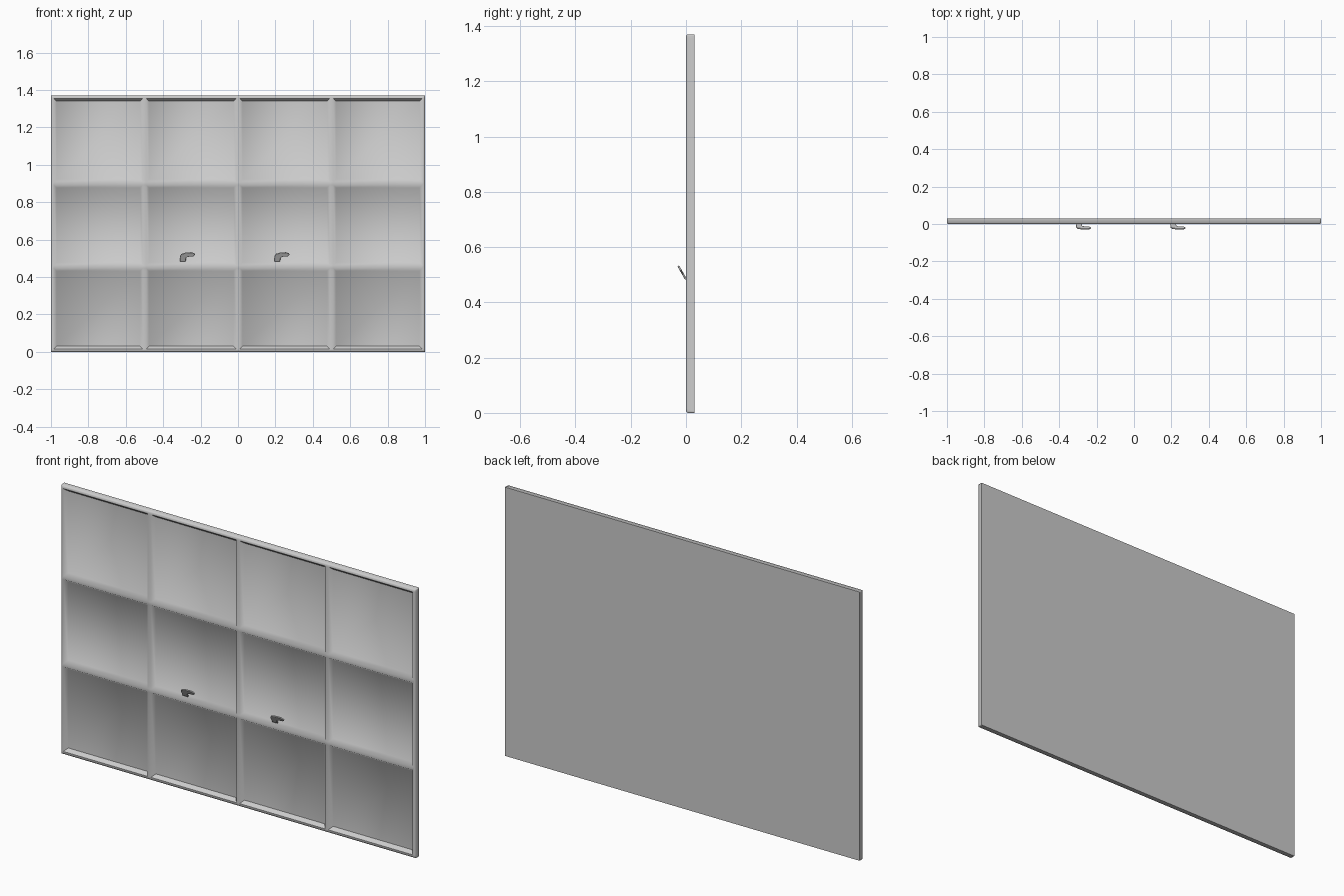
import bpy, bmesh
from mathutils import Vector

cube = bpy.data.objects.get("Cube")
if cube:
    bpy.data.objects.remove(cube, do_unlink=True)

HEIGHT, DEPTH = 1.37, 0.03
grey = bpy.data.materials.new("light grey")
grey.use_nodes = True
grey.diffuse_color = (0.6, 0.6, 0.6, 1)
grey.node_tree.nodes["Principled BSDF"].inputs["Base Color"].default_value = (0.6, 0.6, 0.6, 1)


def finish(bm, name):
    mesh = bpy.data.meshes.new(name)
    bm.to_mesh(mesh)
    bm.free()
    mesh.materials.append(grey)
    obj = bpy.data.objects.new(name, mesh)
    bpy.context.collection.objects.link(obj)
    return obj


def breaks(low, high, bars, half):
    """Edge positions of the rim, the border and the bars between panes."""
    inner = [c + s * half for c in bars for s in (-1, 1)]
    return [low, low + 0.006, low + 0.015] + inner + [high - 0.015, high - 0.006, high]


# Front lattice with a softened outer rim
xs = breaks(-1, 1, (-0.5, 0, 0.5), 0.009)
zs = breaks(0, HEIGHT, (0.455, 0.9), 0.008)
bm = bmesh.new()
grid = [[bm.verts.new((x, 0.005 if x in (xs[0], xs[-1]) or z in (zs[0], zs[-1]) else 0, z))
         for x in xs] for z in zs]
panes = []
for j in range(len(zs) - 1):
    for i in range(len(xs) - 1):
        face = bm.faces.new((grid[j][i], grid[j][i + 1], grid[j + 1][i + 1], grid[j + 1][i]))
        if xs[i + 1] - xs[i] > 0.2 and zs[j + 1] - zs[j] > 0.2:
            panes.append(face)
bm.normal_update()

# Sides and flat back
rim = [e for e in bm.edges if e.is_boundary]
ext = bmesh.ops.extrude_edge_only(bm, edges=rim)["geom"]
for v in ext:
    if isinstance(v, bmesh.types.BMVert):
        v.co.y = DEPTH
back_edges = [e for e in ext if isinstance(e, bmesh.types.BMEdge)]
bmesh.ops.contextual_create(bm, geom=back_edges)
for e in back_edges:
    e.smooth = False

# Recessed panes with sloping reveals
bmesh.ops.inset_individual(bm, faces=panes, thickness=0.015, depth=-0.018, use_even_offset=True)
bmesh.ops.recalc_face_normals(bm, faces=bm.faces)
bm.normal_update()
for f in bm.faces:
    f.smooth = True
    z = f.calc_center_median().z
    y = f.calc_center_median().y
    is_reveal = (f.normal.z < -0.5 and z > 1.3) or (f.normal.z > 0.5 and z < 0.1)
    if is_reveal and 0.005 < y < 0.012:
        for e in f.edges:
            e.smooth = False
finish(bm, "window_panel")

# Tilted lever handles: a flat outline leaning out from the panel
outline = [(0, 0), (0.03, 0), (0.032, 0.024), (0.045, 0.03), (0.07, 0.032), (0.08, 0.04),
           (0.078, 0.05), (0.06, 0.056), (0.03, 0.054), (0.008, 0.046), (0, 0.034)]
up = Vector((0, -0.5, 0.866))
out = Vector((0, -0.866, -0.5))
for name, x in (("right_handle", -0.31), ("left_handle", 0.195)):
    bm = bmesh.new()
    base = Vector((x, 0.003, 0.485))
    face = bm.faces.new([bm.verts.new(base + Vector((u, 0, 0)) + up * t) for u, t in outline])
    ext = bmesh.ops.extrude_face_region(bm, geom=[face])["geom"]
    bmesh.ops.translate(bm, verts=[v for v in ext if isinstance(v, bmesh.types.BMVert)],
                        vec=out * 0.007)
    bmesh.ops.recalc_face_normals(bm, faces=bm.faces)
    handle = finish(bm, name)
    bevel = handle.modifiers.new("soft edges", "BEVEL")
    bevel.width = 0.002
    bevel.segments = 2
    bevel.limit_method = "ANGLE"
    bpy.ops.object.select_all(action="DESELECT")
    handle.select_set(True)
    bpy.context.view_layer.objects.active = handle
    bpy.ops.object.shade_smooth_by_angle()
